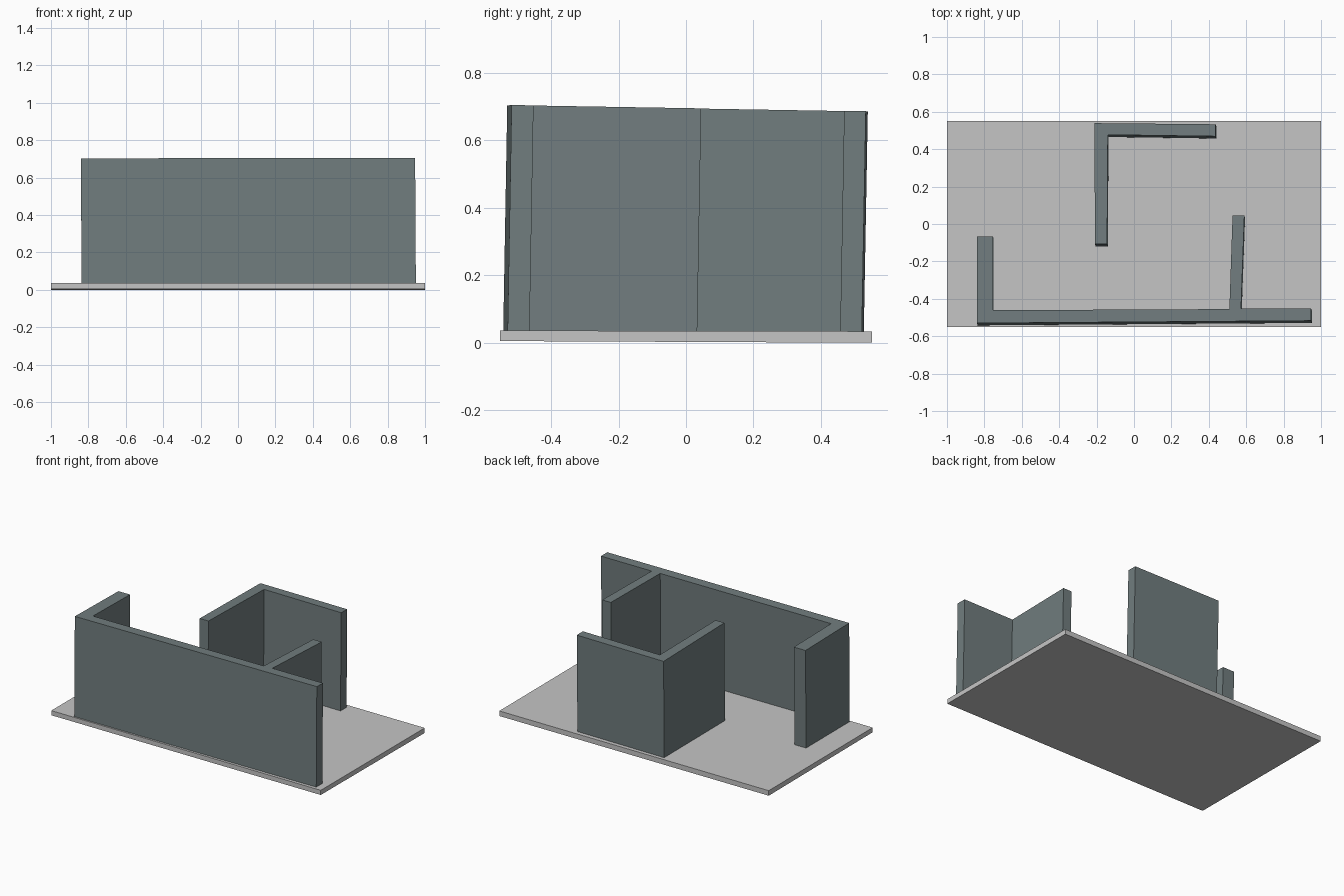
import bpy
import bmesh

if "Cube" in bpy.data.objects:
    bpy.data.objects.remove(bpy.data.objects["Cube"])


def material(name, rgb):
    m = bpy.data.materials.new(name)
    m.diffuse_color = (*rgb, 1.0)
    m.use_nodes = True
    m.node_tree.nodes["Principled BSDF"].inputs["Base Color"].default_value = m.diffuse_color
    return m


def prism(name, outline, bottom, top, shift, mat):
    """Extrude a plan outline; bottom/top give z at (x, y), shift moves the foot."""
    bm = bmesh.new()
    low = [bm.verts.new((x + shift[0], y + shift[1], bottom(x, y))) for x, y in outline]
    high = [bm.verts.new((x, y, top(x, y))) for x, y in outline]
    bm.faces.new(low[::-1])
    bm.faces.new(high)
    n = len(outline)
    for i in range(n):
        j = (i + 1) % n
        bm.faces.new((low[i], low[j], high[j], high[i]))
    bmesh.ops.recalc_face_normals(bm, faces=bm.faces)
    mesh = bpy.data.meshes.new(name)
    bm.to_mesh(mesh)
    bm.free()
    mesh.materials.append(mat)
    obj = bpy.data.objects.new(name, mesh)
    bpy.context.collection.objects.link(obj)
    return obj


floor_grey = material("light grey", (0.56, 0.56, 0.56))
wall_grey = material("slate grey", (0.165, 0.205, 0.21))

# Floor slab, very slightly tilted
prism("floor_slab", [(-1, -0.551), (1, -0.551), (1, 0.551), (-1, 0.551)],
      lambda x, y: 0.0025 - 0.0045 * y, lambda x, y: 0.035 - 0.002 * y,
      (0, 0), floor_grey)

# Walls lean slightly backwards and their tops fall towards the back
wall_foot = lambda x, y: 0.025
wall_top = lambda x, y: 0.695 - 0.017 * y + 0.001 * x
lean = (0.004, -0.012)

# Long front wall with a left return and a T partition
prism("front_wall", [
    (-0.84, -0.53), (0.947, -0.517), (0.947, -0.452), (0.572, -0.453),
    (0.59, 0.045), (0.527, 0.045), (0.51, -0.455), (-0.754, -0.461),
    (-0.754, -0.067), (-0.84, -0.067)], wall_foot, wall_top, lean, wall_grey)

# L-shaped back wall
prism("back_wall", [
    (-0.209, -0.108), (-0.144, -0.108), (-0.14, 0.477), (0.437, 0.469),
    (0.437, 0.533), (-0.211, 0.539)], wall_foot, wall_top, lean, wall_grey)
